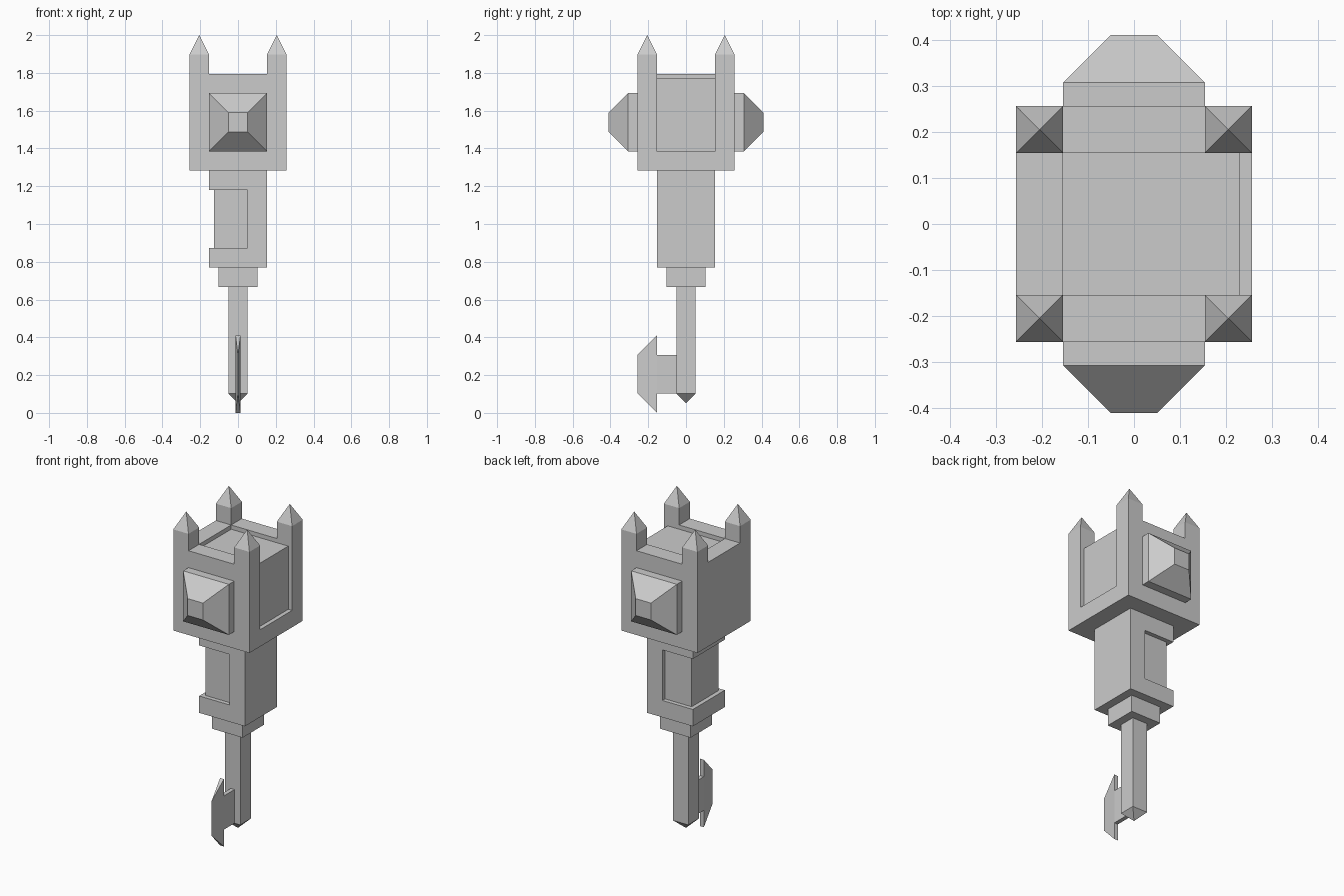
import bpy, bmesh, math
from mathutils import Matrix, Vector

U = 2 / 39  # modelling unit: the whole key is 39 units tall

if "Cube" in bpy.data.objects:
    bpy.data.objects.remove(bpy.data.objects["Cube"], do_unlink=True)

stone = bpy.data.materials.new("plain_grey")
stone.use_nodes = True
grey = (0.6, 0.6, 0.6, 1)
stone.diffuse_color = grey
stone.node_tree.nodes["Principled BSDF"].inputs["Base Color"].default_value = grey


def finish(name, bm):
    """Turn a bmesh in units into a scaled object."""
    bmesh.ops.remove_doubles(bm, verts=bm.verts, dist=1e-4)
    bmesh.ops.recalc_face_normals(bm, faces=bm.faces)
    bmesh.ops.scale(bm, verts=bm.verts, vec=(U, U, U))
    mesh = bpy.data.meshes.new(name)
    bm.to_mesh(mesh)
    bm.free()
    mesh.materials.append(stone)
    obj = bpy.data.objects.new(name, mesh)
    bpy.context.collection.objects.link(obj)
    return obj


def tower(name, sections, matrix=Matrix()):
    """Loft square sections (height, half width); half width 0 is a point."""
    bm = bmesh.new()
    rings = []
    for z, r in sections:
        corners = [(0, 0)] if r == 0 else [(-r, -r), (r, -r), (r, r), (-r, r)]
        rings.append([bm.verts.new(matrix @ Vector((x, y, z))) for x, y in corners])
    for a, b in zip(rings, rings[1:]):
        for i in range(4):
            j = (i + 1) % 4
            quad = [a[i % len(a)], a[j % len(a)], b[j % len(b)], b[i % len(b)]]
            bm.faces.new(list(dict.fromkeys(quad)))
    for ring in (rings[0], rings[-1]):
        if len(ring) == 4:
            bm.faces.new(ring)
    return finish(name, bm)


def box(name, low, high):
    bm = bmesh.new()
    bmesh.ops.create_cube(bm, size=1)
    low, high = Vector(low), Vector(high)
    for v in bm.verts:
        v.co = Vector(l + (c + 0.5) * (h - l) for l, c, h in zip(low, v.co, high))
    return finish(name, bm)


def combine(target, tool, operation):
    """Apply a boolean, drop the tool and merge flat faces."""
    mod = target.modifiers.new("combine", "BOOLEAN")
    mod.operation, mod.solver, mod.object = operation, "EXACT", tool
    bpy.context.view_layer.update()
    result = target.evaluated_get(bpy.context.evaluated_depsgraph_get())
    mesh = bpy.data.meshes.new_from_object(result)
    target.modifiers.clear()
    target.data = mesh
    bpy.data.objects.remove(tool, do_unlink=True)
    bm = bmesh.new()
    bm.from_mesh(mesh)
    bmesh.ops.remove_doubles(bm, verts=bm.verts, dist=1e-5)
    bmesh.ops.dissolve_limit(bm, angle_limit=math.radians(1), verts=bm.verts, edges=bm.edges)
    bm.to_mesh(mesh)
    bm.free()


# Castle-like head: sunken roof tray, open panel on the left, four spires
head = tower("head", [(25, 5), (35, 5)])
combine(head, box("tray_cutter", (-3, -3, 34.5), (6, 3, 36)), "DIFFERENCE")
combine(head, box("panel_cutter", (4.5, -3, 27), (6, 3, 36)), "DIFFERENCE")
for sx in (-1, 1):
    for sy in (-1, 1):
        spire = tower("spire", [(26, 1), (37, 1), (39, 0)],
                      Matrix.Translation((4 * sx, 4 * sy, 0)))
        combine(head, spire, "UNION")

# Faceted studs on the front and back of the head
for name, side in (("front_stud", 1), ("back_stud", -1)):
    turn = Matrix.Translation((0, 0, 30)) @ Matrix.Rotation(side * math.pi / 2, 4, "X")
    tower(name, [(5, 3), (6, 3), (8, 1)], turn)

# Grip with a band cut around its right half
grip = tower("grip", [(15, 3), (25, 3)])
for low, high in (((-4, -4, 17), (-2.5, 4, 23)),
                  ((-4, -4, 17), (1, -2.5, 23)),
                  ((-4, 2.5, 17), (1, 4, 23))):
    combine(grip, box("band_cutter", low, high), "DIFFERENCE")

# Collar and pointed shaft
tower("collar", [(13, 2), (15, 2)])
tower("shaft", [(1, 0), (2, 1), (13, 1)])

# Axe-shaped key bit: flat web, then a blade narrowing to a knife edge
box("bit_web", (-0.25, -3, 2), (0.25, -1, 6))
bm = bmesh.new()
left, right = ([bm.verts.new((x, -3, z)) for z in (0, 8)] for x in (0.25, -0.25))
edge = [bm.verts.new((0, -5, z)) for z in (2, 6)]
for a in (left, right):
    bm.faces.new((a[0], a[1], edge[1], edge[0]))
bm.faces.new((left[0], left[1], right[1], right[0]))
for i in (0, 1):
    bm.faces.new((left[i], right[i], edge[i]))
finish("bit_blade", bm)
